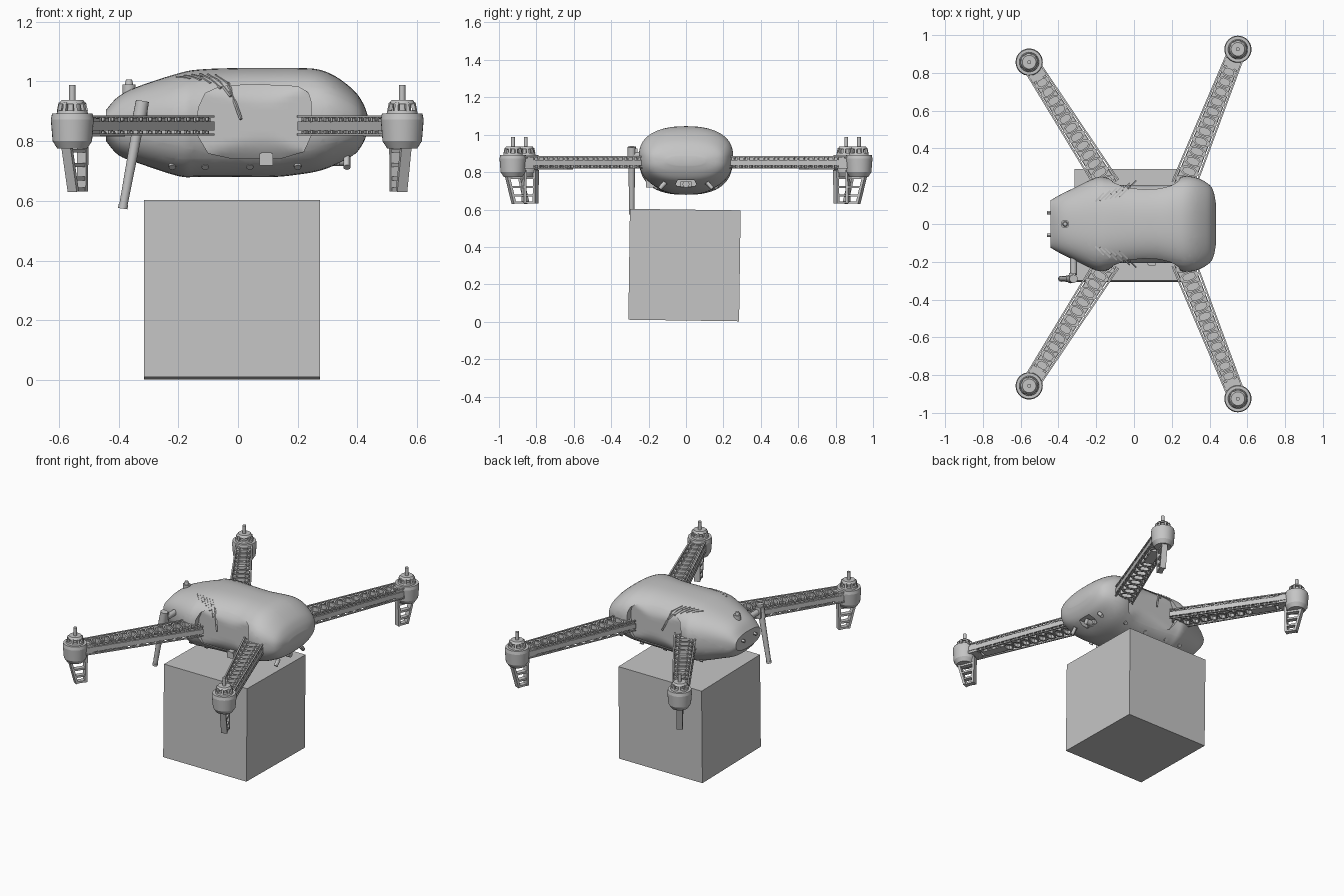
import bpy, bmesh, math
from mathutils import Vector, Matrix

if "Cube" in bpy.data.objects:
    bpy.data.objects.remove(bpy.data.objects["Cube"], do_unlink=True)

grey = bpy.data.materials.new("plain_grey")
grey.use_nodes = True
tone = (0.56, 0.56, 0.56, 1)
grey.diffuse_color = tone
grey.node_tree.nodes["Principled BSDF"].inputs["Base Color"].default_value = tone


def finish(name, bm, smooth=None):
    bmesh.ops.recalc_face_normals(bm, faces=bm.faces)
    mesh = bpy.data.meshes.new(name)
    bm.to_mesh(mesh)
    bm.free()
    mesh.materials.append(grey)
    obj = bpy.data.objects.new(name, mesh)
    bpy.context.collection.objects.link(obj)
    if smooth:
        bpy.ops.object.select_all(action="DESELECT")
        obj.select_set(True)
        bpy.context.view_layer.objects.active = obj
        bpy.ops.object.shade_smooth_by_angle(angle=math.radians(smooth))


def box(bm, centre, size, turn=Matrix()):
    m = Matrix.Translation(centre) @ turn @ Matrix.Diagonal((*size, 1))
    bmesh.ops.create_cube(bm, size=1, matrix=m)


def rod(bm, p, q, r1, r2=None, sides=12):
    p, q = Vector(p), Vector(q)
    d = q - p
    m = Matrix.Translation((p + q) / 2) @ d.to_track_quat("Z", "Y").to_matrix().to_4x4()
    bmesh.ops.create_cone(bm, cap_ends=True, segments=sides, radius1=r1,
                          radius2=r1 if r2 is None else r2, depth=d.length, matrix=m)


def beam(bm, p, q, width, depth):
    p, q = Vector(p), Vector(q)
    d = q - p
    box(bm, (p + q) / 2, (width, depth, d.length), d.to_track_quat("Z", "Y").to_matrix().to_4x4())


def prism(bm, outline, z0, z1):
    lo, hi = [[bm.verts.new((x, y, z)) for x, y in outline] for z in (z0, z1)]
    bm.faces.new(lo[::-1])
    bm.faces.new(hi)
    for i in range(len(lo)):
        bm.faces.new((lo[i - 1], lo[i], hi[i], hi[i - 1]))


def ring(bm, outer, inner, z0, z1):
    loops = [[bm.verts.new((x, y, z)) for x, y in pts]
             for pts, z in ((outer, z0), (outer, z1), (inner, z1), (inner, z0))]
    for k in range(4):
        a, b = loops[k - 1], loops[k]
        for i in range(len(a)):
            bm.faces.new((a[i - 1], a[i], b[i], b[i - 1]))


def recess(bm, outline, i, j, near, push):
    """Score a convex counter-clockwise outline (axes i, j) into a surface and push it in."""
    edges = []
    for k in range(len(outline)):
        (x0, y0), (x1, y1) = outline[k - 1], outline[k]
        point, normal = Vector(), Vector()
        point[i], point[j] = x0, y0
        normal[i], normal[j] = y1 - y0, x0 - x1
        edges.append((point, normal.normalized()))
    for point, normal in edges:
        faces = [f for f in bm.faces if near(f.calc_center_median())]
        geom = faces + list({e for f in faces for e in f.edges}) + list({v for f in faces for v in f.verts})
        bmesh.ops.bisect_plane(bm, geom=geom, dist=.0002, plane_co=point, plane_no=normal)
    inside = [f for f in bm.faces if near(f.calc_center_median())
              and all((f.calc_center_median() - p).dot(n) < 0 for p, n in edges)]
    new = bmesh.ops.extrude_face_region(bm, geom=inside)["geom"]
    for v in new:
        if isinstance(v, bmesh.types.BMVert):
            push(v.co)
    bmesh.ops.delete(bm, geom=[f for f in inside if f.is_valid], context="FACES_KEEP_BOUNDARY")


# Fuselage stations: x, half width, top, bottom
STATIONS = [(-.442, .125, .905, .80), (-.40, .15, .95, .753), (-.33, .185, .985, .725),
            (-.2, .245, 1.027, .683), (-.13, .243, 1.04, .68), (0, .225, 1.045, .68),
            (.12, .222, 1.045, .68), (.2, .238, 1.045, .688), (.27, .252, 1.04, .70),
            (.33, .245, 1.015, .722), (.39, .215, .968, .755), (.42, .175, .925, .795),
            (.435, .10, .885, .835)]


def station(t):
    i = min(int(t), len(STATIONS) - 2)
    f = t - i
    p = [Vector(STATIONS[max(0, min(k, len(STATIONS) - 1))]) for k in range(i - 1, i + 3)]
    return (p[1] + (p[2] - p[0]) * f / 2 + (2 * p[0] - 5 * p[1] + 4 * p[2] - p[3]) * f * f / 2
            + (3 * (p[1] - p[2]) + p[3] - p[0]) * f ** 3 / 2)


def surface_height(x, y):
    t = next(k for k in range(len(STATIONS) - 1) if STATIONS[k + 1][0] >= x)
    a, b = Vector(STATIONS[t]), Vector(STATIONS[t + 1])
    _, hw, zt, zb = a.lerp(b, (x - a[0]) / (b[0] - a[0]))
    return zt - .47 * (zt - zb) * (1 - (1 - min(1, abs(y) / hw) ** 2.5) ** .4)


bm = bmesh.new()
rings, COUNT, STEP = [], 56, 5
for k in range((len(STATIONS) - 1) * STEP + 1):
    x, hw, zt, zb = station(k / STEP)
    zc = zb + .53 * (zt - zb)
    loop = []
    for i in range(COUNT):
        c, s = math.cos(math.tau * i / COUNT), math.sin(math.tau * i / COUNT)
        h = zt - zc if s > 0 else zc - zb
        loop.append(bm.verts.new((x, math.copysign(abs(c) ** .8, c) * hw,
                                  zc + math.copysign(abs(s) ** .8, s) * h)))
    rings.append(loop)
for a, b in zip(rings, rings[1:]):
    for i in range(COUNT):
        bm.faces.new((a[i - 1], a[i], b[i], b[i - 1]))
bm.faces.new(rings[0])
bm.faces.new(rings[-1])

# Arched recess on each flank and the nose opening
ARCH = [(-.135, .82), (-.10, .76), (-.02, .742), (.14, .742), (.22, .765), (.245, .82), (.245, .93),
        (.235, .963), (.20, .983), (.05, .99), (-.06, .983), (-.11, .96), (-.133, .91)]
for side in (-1, 1):
    def sink(co):
        co.y = side * min(abs(co.y) - .008, .207)
    recess(bm, ARCH, 0, 2, lambda c: c.y * side > .1, sink)


def sink_nose(co):
    co.x = .30


recess(bm, [(-.055, .735), (-.045, .722), (.045, .722), (.055, .735), (.045, .757), (-.045, .757)],
       1, 2, lambda c: c.x > .3, sink_nose)
finish("body_shell", bm, 30)

# Fanned cooling louvres on the shoulders
bm = bmesh.new()
for side in (-1, 1):
    for i in range(6):
        x, y, n = -.205 + .026 * i, .118 + .005 * i, .045 + .008 * i
        pts = [(x + n * f, y + n * f) for f in (0, .5, 1)]
        pts = [(a, side * b, surface_height(a, b)) for a, b in pts]
        for p, q in zip(pts, pts[1:]):
            beam(bm, p, q, .008, .008)
finish("shoulder_louvres", bm)

# Nose camera, top knob, tail studs, side latch and screws
bm = bmesh.new()
rod(bm, (.30, 0, .735), (.375, 0, .735), .018, sides=20)
box(bm, (.325, 0, .735), (.03, .06, .03))
finish("nose_camera", bm, 30)
bm = bmesh.new()
rod(bm, (-.365, 0, .95), (-.365, 0, .99), .022, sides=20)
rod(bm, (-.365, 0, .99), (-.365, 0, 1.007), .014, .01, 16)
finish("top_knob", bm, 30)
bm = bmesh.new()
for y in (-.06, .06):
    rod(bm, (-.43, y, .865), (-.46, y, .865), .009)
finish("tail_studs", bm, 30)
bm = bmesh.new()
box(bm, (.095, -.185, .738), (.045, .06, .04))
box(bm, (.095, -.2, .758), (.035, .04, .008))
finish("side_latch", bm)
bm = bmesh.new()
for side in (-1, 1):
    for x, y in ((-.22, .165), (-.11, .168), (.04, .155), (.2, .165), (.365, .14)):
        rod(bm, (x, side * (y - .03), .745), (x, side * y, .712), .012)
finish("belly_screws", bm, 30)

# Swivelling aerial
bm = bmesh.new()
rod(bm, (-.32, -.15, .89), (-.32, -.27, .89), .018, sides=16)
rod(bm, (-.384, -.29, .585), (-.335, -.29, .85), .014, .018, 16)
rod(bm, (-.335, -.29, .85), (-.32, -.29, .935), .024, .022, 16)
box(bm, (-.327, -.275, .89), (.036, .03, .07))
rod(bm, (-.386, -.29, .574), (-.384, -.29, .588), .016, sides=16)
finish("aerial", bm, 30)

# Arms: lattice beam, motor pod, motor and landing leg share one local frame (x outward)
EIGHT = [(-.5, -1), (.5, -1), (1, -.5), (1, .5), (.5, 1), (-.5, 1), (-1, .5), (-1, -.5)]
for label, root, tip in (("right", (-.135, .20), (-.555, .857)), ("left", (.26, .20), (.55, .925))):
    for side, end in ((-1, "front"), (1, "back")):
        a, b = Vector((root[0], side * root[1])), Vector((tip[0], side * tip[1]))
        d = b - a
        L = d.length
        place = Matrix.Translation((a.x, a.y, 0)) @ Matrix.Rotation(math.atan2(d.y, d.x), 4, "Z")
        name = end + "_" + label

        def half(u):
            return .062 - .019 * u / L

        bm = bmesh.new()
        reach = L - .045
        w0, w1 = half(0), half(reach)
        prism(bm, [(0, -w0 * .8), (reach, -w1 * .8), (reach, w1 * .8), (0, w0 * .8)], .842, .858)
        for s in (-1, 1):
            for z, h, t in ((.882, .007, .009), (.850, .03, .008), (.822, .007, .009)):
                beam(bm, (0, s * w0, z), (reach, s * w1, z), t, h)
            beam(bm, (0, s * w0 * .78, .868), (reach, s * w1 * .78, .868), .005, .02)
        cells = 13
        for i in range(cells):
            u = (i + .5) * reach / cells
            w, c = half(u), reach / cells * .46
            outer = [(u + x * c, y * w * .74) for x, y in EIGHT]
            inner = [(u + x * c * .66, y * w * .54) for x, y in EIGHT]
            ring(bm, outer, inner, .857, .882)
            ring(bm, outer, inner, .82, .843)
            for s in (-1, 1):
                for z in (.874, .828):
                    box(bm, (u, s * w * .85, z), (.008, w * .3, .012))
                box(bm, (u + c, s * w, .872), (.007, .007, .018))
                box(bm, (u + c, s * w, .830), (.007, .007, .014))
        box(bm, (reach * .78, 0, .822), (.15, w1 * 1.3, .014))
        bm.transform(place)
        finish(name + "_arm", bm)

        bm = bmesh.new()
        for z0, z1, r0, r1 in ((.775, .80, .05, .066), (.80, .872, .066, .072), (.872, .892, .072, .068)):
            rod(bm, (L, 0, z0), (L, 0, z1), r0, r1, 32)
        box(bm, (L - .07, 0, .848), (.07, .09, .055))
        bm.transform(place)
        finish(name + "_pod", bm, 30)

        bm = bmesh.new()
        rod(bm, (L, 0, .89), (L, 0, .903), .053, .05, 24)
        rod(bm, (L, 0, .90), (L, 0, .93), .03, sides=16)
        rod(bm, (L, 0, .924), (L, 0, .938), .046, .036, 24)
        rod(bm, (L, 0, .935), (L, 0, .988), .0105, sides=16)
        for k in range(8):
            x, y = math.cos(k * math.tau / 8), math.sin(k * math.tau / 8)
            beam(bm, (L + x * .046, y * .046, .90), (L + x * .040, y * .040, .928), .012, .012)
        bm.transform(place)
        finish(name + "_motor", bm, 30)

        bm = bmesh.new()
        beam(bm, (L + .036, 0, .79), (L - .006, 0, .632), .036, .014)
        beam(bm, (L - .066, 0, .81), (L - .062, 0, .632), .036, .014)
        for z in (.638, .675, .72, .768):
            x = L - .006 + .042 * (z - .632) / .158
            box(bm, ((x + L - .064) / 2, 0, z), (x - L + .064, .03, .012))
        bm.transform(place)
        finish(name + "_leg", bm)

# Cargo box, hung with a slight lean
bm = bmesh.new()
box(bm, (-.02, -.008, .303), (.59, .592, .593), Matrix.Rotation(-.014, 4, "X"))
finish("cargo_box", bm)
